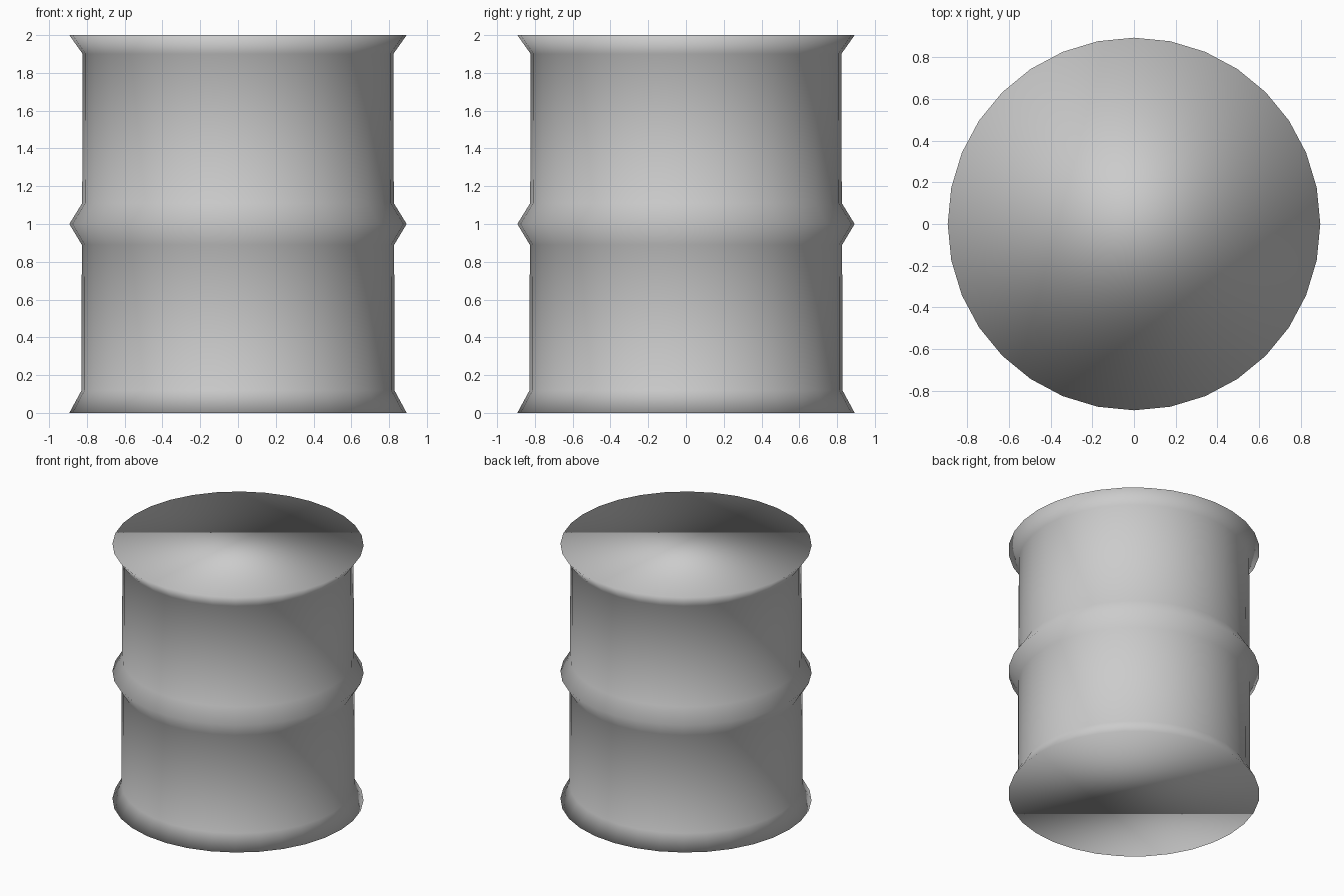
import bpy, bmesh, math

if "Cube" in bpy.data.objects:
    bpy.data.objects.remove(bpy.data.objects["Cube"])

SIDES = 32
# (radius, height): flared foot, lower wall, middle ridge, upper wall, flared rim
PROFILE = [(0.893, 0.0), (0.828, 0.12), (0.827, 0.89), (0.893, 1.0),
           (0.825, 1.11), (0.822, 1.9), (0.893, 2.0)]

bm = bmesh.new()
rings = []
for r, z in PROFILE:
    rings.append([bm.verts.new((r * math.cos(2 * math.pi * i / SIDES),
                                r * math.sin(2 * math.pi * i / SIDES), z))
                  for i in range(SIDES)])

# Side wall
for lower, upper in zip(rings, rings[1:]):
    for i in range(SIDES):
        j = (i + 1) % SIDES
        bm.faces.new((lower[i], lower[j], upper[j], upper[i]))

# Flat lid and base
bm.faces.new(rings[-1])
bm.faces.new(rings[0][::-1])

# The whole drum is smooth shaded, caps included
for f in bm.faces:
    f.smooth = True

mesh = bpy.data.meshes.new("barrel")
bm.to_mesh(mesh)
bm.free()
bpy.context.collection.objects.link(bpy.data.objects.new("barrel", mesh))
